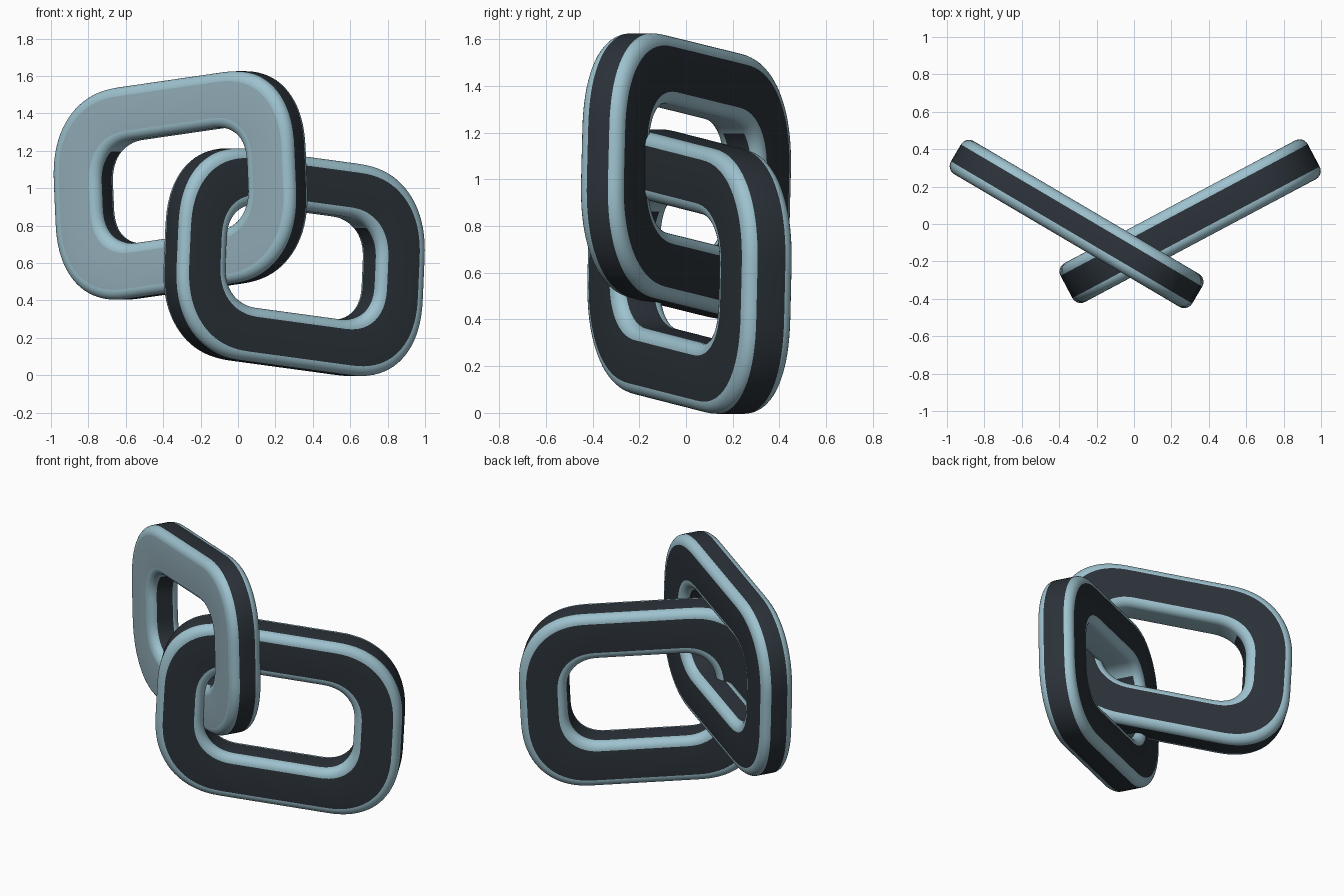
import bpy, bmesh, math
from mathutils import Matrix

if "Cube" in bpy.data.objects:
    bpy.data.objects.remove(bpy.data.objects["Cube"])


def material(name, rgb):
    m = bpy.data.materials.new(name)
    m.diffuse_color = (*rgb, 1)
    m.use_nodes = True
    m.node_tree.nodes["Principled BSDF"].inputs["Base Color"].default_value = m.diffuse_color
    return m


DARK = material("dark slate", (0.024, 0.032, 0.041))
PALE = material("pale blue", (0.34, 0.54, 0.62))
GREY = material("grey blue", (0.29, 0.42, 0.48))


def rounded_outline(a, b, rx, rz, exponent=2.3, steps=20):
    """Soft-cornered rectangle, counter-clockwise."""
    pts = []
    for q, (sx, sz) in enumerate([(1, 1), (-1, 1), (-1, -1), (1, -1)]):
        for i in range(steps + 1):
            t = math.pi / 2 * (q + i / steps)
            c = abs(math.cos(t)) ** (2 / exponent)
            s = abs(math.sin(t)) ** (2 / exponent)
            pts.append((sx * (a - rx + rx * c), sz * (b - rz + rz * s)))
    return pts


def section(thickness, width, r, steps=6):
    """Cross-section loop: (fraction from outer to inner, depth, strip type)."""
    h = thickness / 2
    loop = []
    corners = [(r, -h + r, 180, "front"), (width - r, -h + r, 270, "inner"),
               (width - r, h - r, 0, "back"), (r, h - r, 90, "outer")]
    for cx, cy, start, following in corners:
        for i in range(steps + 1):
            t = math.radians(start + 90 * i / steps)
            kind = following if i == steps else "edge"
            loop.append(((cx + r * math.cos(t)) / width, cy + r * math.sin(t), kind))
    return loop


def chain_link(name, location, angle, thickness, slope, lean, pale_front):
    outer = rounded_outline(0.742, 0.565, 0.42, 0.46)
    inner = rounded_outline(0.455, 0.275, 0.21, 0.21)
    prof = section(thickness, 0.29, 0.05)
    bm = bmesh.new()
    rings = []
    for (ox, oz), (ix, iz) in zip(outer, inner):
        ring = []
        for f, y, _ in prof:
            u, v = ox + (ix - ox) * f, oz + (iz - oz) * f
            ring.append(bm.verts.new((u - lean * v, y, v + slope * u)))
        rings.append(ring)
    n, k = len(rings), len(prof)
    kinds = []
    for i in range(n):
        for j in range(k):
            p, q = rings[i], rings[(i + 1) % n]
            bm.faces.new((p[j], p[(j + 1) % k], q[(j + 1) % k], q[j]))
            kinds.append(prof[j][2])
    bmesh.ops.recalc_face_normals(bm, faces=bm.faces)
    # Pale rounded edges and inner ceiling on a dark body
    for face, kind in zip(bm.faces, kinds):
        face.smooth = True
        if kind == "edge" or (kind == "inner" and face.normal.z < -0.7):
            face.material_index = 1
        elif kind == "front" and pale_front:
            face.material_index = 2
    me = bpy.data.meshes.new(name)
    bm.to_mesh(me)
    bm.free()
    for m in (DARK, PALE, GREY):
        me.materials.append(m)
    ob = bpy.data.objects.new(name, me)
    bpy.context.collection.objects.link(ob)
    ob.matrix_world = (Matrix.Translation(location)
                       @ Matrix.Rotation(math.radians(angle), 4, "Z"))


# Two interlocking links, leaning in opposite directions
chain_link("upper_link", (-0.307, 0.0, 1.015), -30.5, 0.205, 0.125, 0.05, True)
chain_link("lower_link", (0.30, 0.015, 0.605), 28, 0.235, -0.12, -0.05, False)
